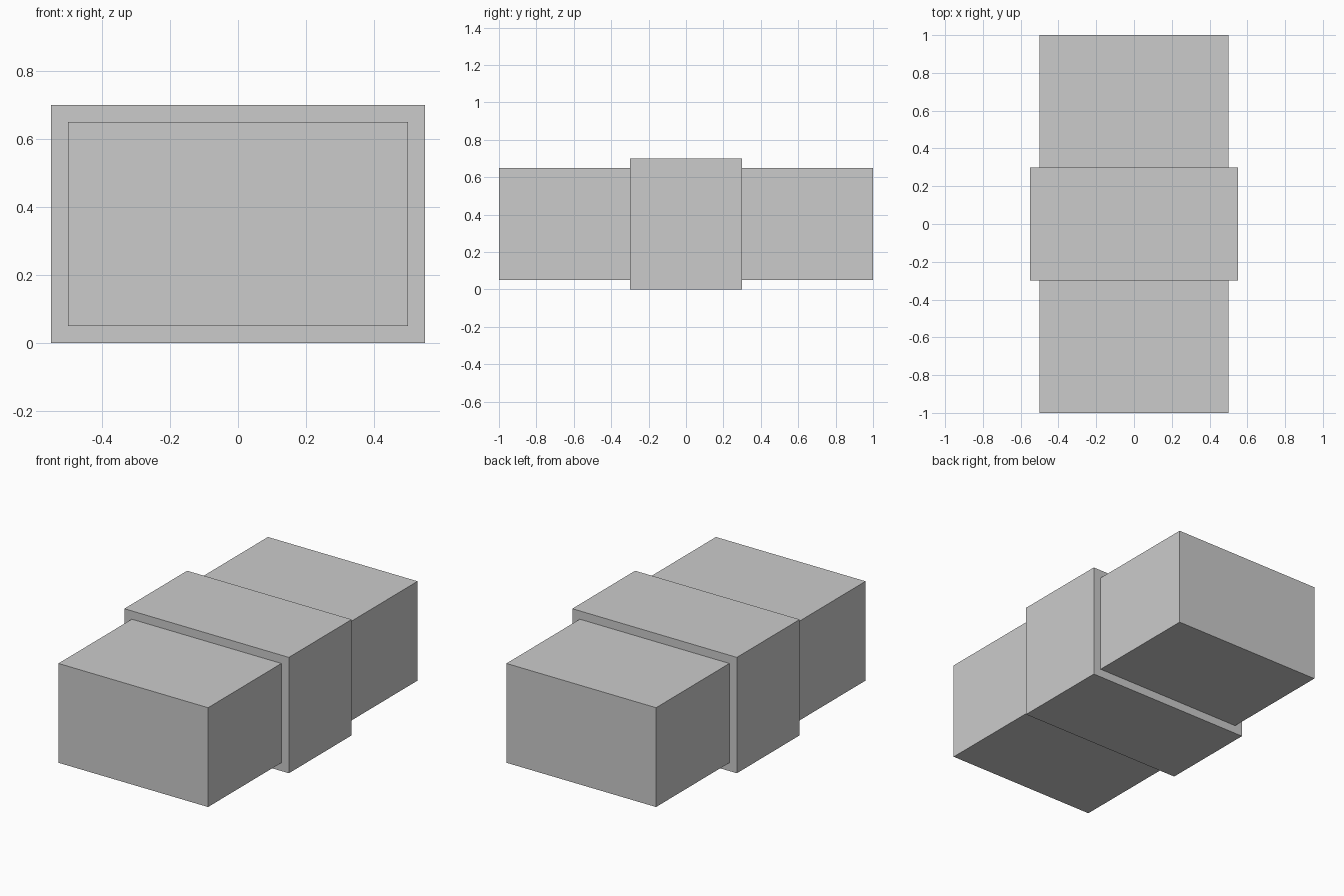
import bpy

if "Cube" in bpy.data.objects:
    bpy.data.objects.remove(bpy.data.objects["Cube"])


def box(name, size, centre):
    """Add a flat-faced box with the given full size and centre."""
    bpy.ops.mesh.primitive_cube_add(size=1, location=centre)
    ob = bpy.context.object
    ob.name = name
    ob.scale = size
    bpy.ops.object.transform_apply(location=False, rotation=False, scale=True)
    return ob


# Long main block, raised slightly by the band around it
box("main_block", (1.0, 2.0, 0.6), (0, 0, 0.35))

# Wider band wrapped around the middle, resting on the ground
box("middle_band", (1.1, 0.6, 0.7), (0, 0, 0.35))
